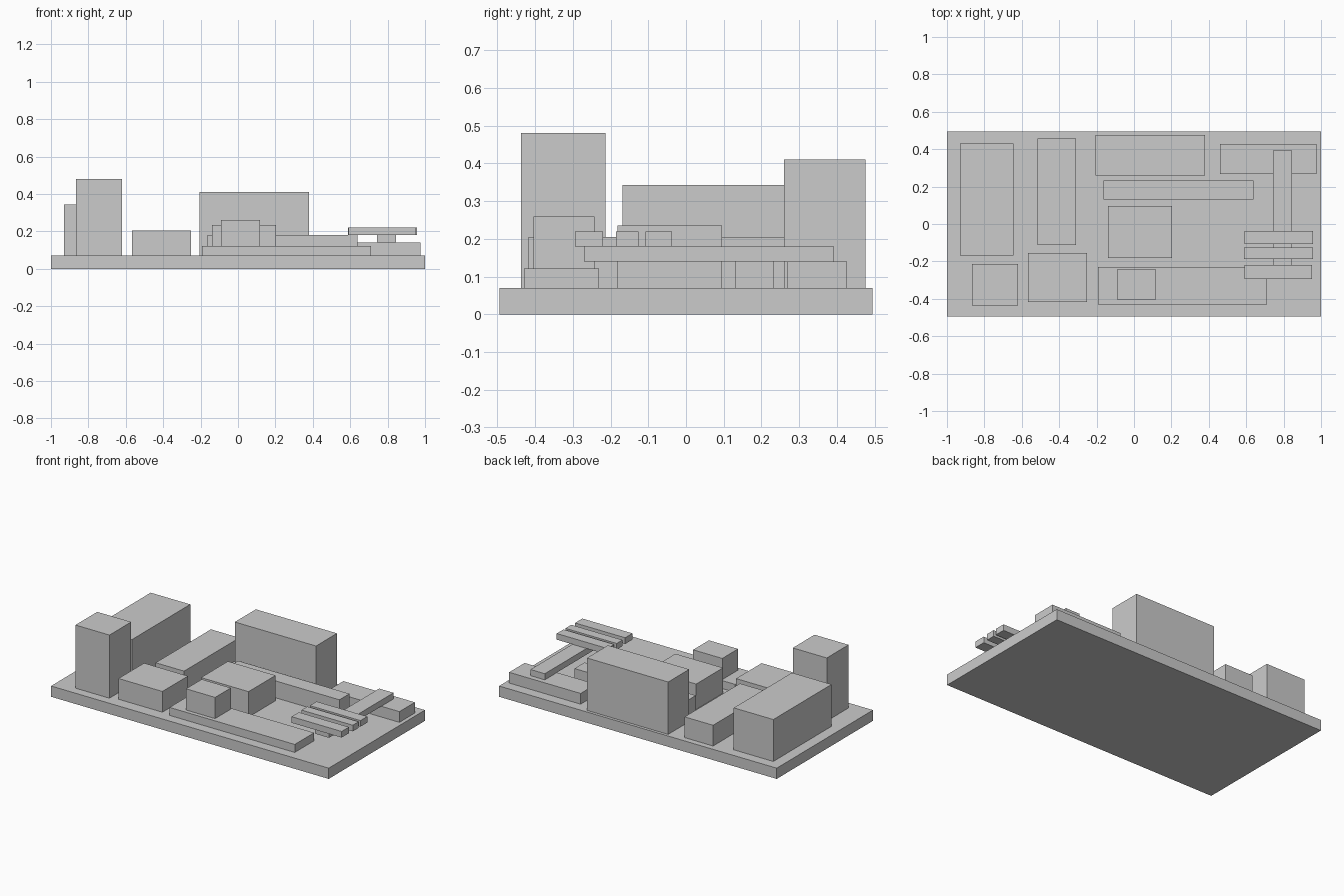
import bpy

if "Cube" in bpy.data.objects:
    bpy.data.objects.remove(bpy.data.objects["Cube"])


def block(name, x, y, z):
    """Axis-aligned box from its (min, max) ranges."""
    size = [r[1] - r[0] for r in (x, y, z)]
    centre = [(r[0] + r[1]) / 2 for r in (x, y, z)]
    bpy.ops.mesh.primitive_cube_add(size=1, location=centre)
    ob = bpy.context.object
    ob.name = name
    ob.scale = size
    bpy.ops.object.transform_apply(location=False, rotation=False, scale=True)
    return ob


BASE = 0.07   # top of the ground slab
LOW = 0.122   # roof of the front podium
SHED = 0.14   # roof of the corner shed
WALK = 0.18   # top of the walkway

# Ground slab
block("base_slab", (-1, 1), (-0.495, 0.495), (0, BASE))

# Buildings standing on the slab: name, x range, y range, roof height
buildings = [
    ("left_hall", (-0.93, -0.645), (-0.169, 0.43), 0.343),
    ("corner_tower", (-0.865, -0.62), (-0.437, -0.213), 0.481),
    ("long_block", (-0.515, -0.31), (-0.112, 0.457), 0.205),
    ("front_block", (-0.568, -0.252), (-0.418, -0.155), 0.205),
    ("back_hall", (-0.205, 0.38), (0.26, 0.476), 0.411),
    ("narrow_block", (-0.162, 0.64), (0.13, 0.233), 0.18),
    ("centre_block", (-0.14, 0.203), (-0.181, 0.096), 0.235),
    ("front_podium", (-0.192, 0.71), (-0.43, -0.231), LOW),
    ("corner_shed", (0.46, 0.975), (0.268, 0.427), SHED),
]
for name, x, y, top in buildings:
    block(name, x, y, (BASE, top))

# Block on the podium
block("podium_block", (-0.092, 0.118), (-0.404, -0.242), (LOW, 0.26))

# Walkway resting on the shed, with three cross planks on top
block("walkway", (0.742, 0.845), (-0.27, 0.393), (SHED, WALK))
planks = [((0.592, 0.957), (-0.107, -0.037)),
          ((0.588, 0.957), (-0.186, -0.126)),
          ((0.592, 0.953), (-0.295, -0.22))]
for i, (x, y) in enumerate(planks, 1):
    block(f"cross_plank_{i}", x, y, (WALK, 0.22))
